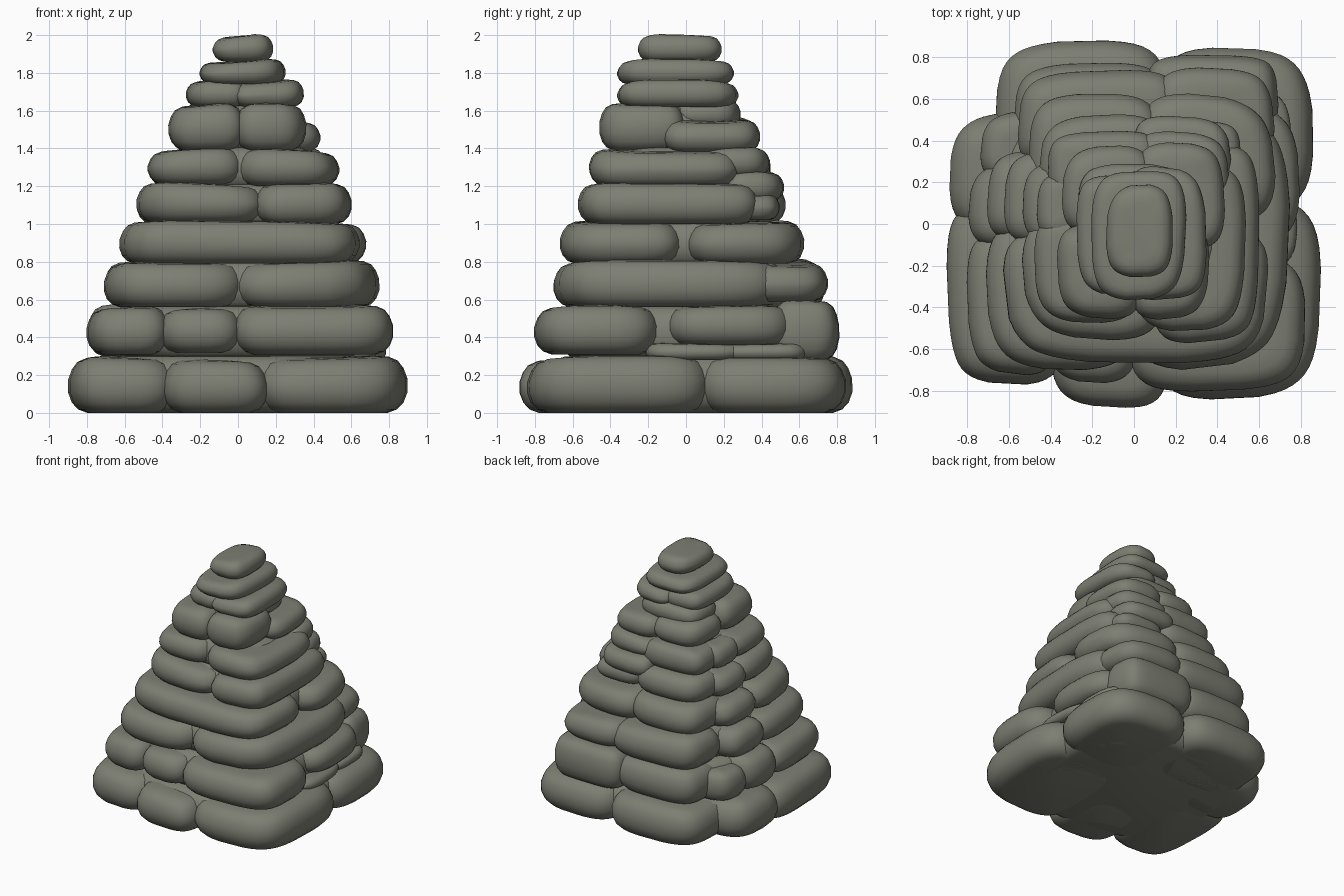
import bpy, bmesh, math, random

random.seed(7)
stone_mat = bpy.data.materials.new("grey green stone")
stone_mat.diffuse_color = (0.205, 0.21, 0.17, 1)

SIDES = 40
# (inset factor, height fraction) of a worn stone's side
PROFILE = [(1.5, 0.0), (0.8, 0.06), (0.3, 0.18), (0, 0.36), (0, 0.60),
           (0.28, 0.78), (0.7, 0.91), (1.4, 0.98), (2.4, 1.0)]


def stone(name, x0, x1, y0, y1, z0, z1, rough=1.0):
    """Rounded block filling the given box; outward corners are worn the most."""
    cx, cy, hx, hy, h = (x0 + x1) / 2, (y0 + y1) / 2, (x1 - x0) / 2, (y1 - y0) / 2, z1 - z0
    n = min(3.8 + 1.2 * (max(hx, hy) / min(hx, hy) - 1), 6)
    edge = min(0.2 * h + 0.01, 0.25 * min(hx, hy))
    wear = {}
    for su in (-1, 1):
        for sv in (-1, 1):
            outer = su * cx > -0.05 and sv * cy > -0.05
            wear[su, sv] = random.uniform(0.06, 0.15) if outer else random.uniform(0, 0.05)
    ph = random.uniform(0, 6.28)
    tilt = random.uniform(-0.01, 0.01) * rough
    bm = bmesh.new()
    rings = []
    for inset, f in PROFILE:
        d = inset * edge
        ring = []
        for i in range(SIDES):
            a = 2 * math.pi * (i + 0.5) / SIDES
            c, s = math.cos(a), math.sin(a)
            u = math.copysign(abs(c) ** (2 / n), c)
            v = math.copysign(abs(s) ** (2 / n), s)
            w = wear[math.copysign(1, u), math.copysign(1, v)]
            k = 1 - w * min(1, abs(u * v) * 1.4)
            k -= 0.008 * rough * (1 + math.sin(3 * a + ph + 2 * f))
            z = z0 + f * h
            if f > 0.5:
                z += tilt * u - abs(tilt) - 0.004 * rough * (1 + math.sin(2 * a + ph))
            ring.append(bm.verts.new((cx + u * k * (hx - d), cy + v * k * (hy - d), z)))
        rings.append(ring)
    for lo, hi in zip(rings, rings[1:]):
        for i in range(SIDES):
            j = (i + 1) % SIDES
            bm.faces.new((lo[i], lo[j], hi[j], hi[i]))
    bm.faces.new(rings[0][::-1])
    bm.faces.new(rings[-1])
    me = bpy.data.meshes.new(name)
    bm.to_mesh(me)
    bm.free()
    me.materials.append(stone_mat)
    for p in me.polygons:
        p.use_smooth = True
    ob = bpy.data.objects.new(name, me)
    bpy.context.collection.objects.link(ob)


def course(num, z0, z1, blocks, core=None):
    """One layer: boxes (x0, x1, y0, y1[, z0, z1]) plus a hidden filling core."""
    for i, b in enumerate(blocks):
        za, zb = b[4:6] if len(b) > 4 else (z0, z1)
        stone(f"course_{num}_stone_{i + 1}", *b[:4], za, zb)
    if core:
        stone(f"course_{num}_core", *core, max(0, z0 - 0.02), z1, 0.2)


# base course
course(1, 0, 0.305, [
    (-0.905, -0.31, -0.78, 0.10, 0, 0.30), (-0.41, 0.17, -0.885, -0.2, 0, 0.29),
    (0.07, 0.90, -0.85, 0.14), (0.09, 0.87, 0.04, 0.85),
    (-0.67, 0.17, 0.2, 0.89), (-0.89, -0.3, -0.05, 0.54)],
    (-0.79, 0.79, -0.77, 0.77))
# second course, with thin shims on the right side
course(2, 0.30, 0.57, [
    (-0.81, -0.36, -0.73, -0.04, 0.31, 0.57), (-0.44, 0.03, -0.77, -0.2, 0.32, 0.56),
    (-0.03, 0.83, -0.81, -0.13, 0.31, 0.57), (0.2, 0.80, -0.11, 0.59, 0.36, 0.57),
    (0.3, 0.79, -0.22, 0.34, 0.28, 0.37), (0.3, 0.76, 0.16, 0.66, 0.28, 0.37),
    (0.06, 0.70, 0.45, 0.815, 0.28, 0.60), (-0.58, 0.16, 0.3, 0.78, 0.29, 0.57),
    (-0.80, -0.3, -0.12, 0.31, 0.30, 0.58), (-0.74, -0.3, 0.2, 0.55, 0.29, 0.53)],
    (-0.69, 0.70, -0.69, 0.69))
course(3, 0.56, 0.81, [
    (-0.72, 0.05, -0.71, 0.04, 0.56, 0.80), (-0.05, 0.76, -0.72, 0.52),
    (0.1, 0.68, 0.3, 0.755, 0.59, 0.80), (-0.56, 0.22, 0.25, 0.74, 0.55, 0.82),
    (-0.71, -0.2, -0.08, 0.36, 0.56, 0.80)],
    (-0.61, 0.63, -0.61, 0.61))
# long lintel-like stone in front
course(4, 0.79, 1.02, [
    (-0.64, 0.65, -0.68, 0.0), (0.02, 0.68, 0.0, 0.63),
    (-0.51, 0.14, 0.1, 0.63, 0.78, 1.03), (-0.63, -0.1, -0.1, 0.36, 0.79, 1.01)],
    (-0.52, 0.57, -0.56, 0.51))
course(5, 1.0, 1.22, [
    (-0.545, 0.15, -0.56, 0.05, 1.01, 1.225), (0.08, 0.61, -0.58, 0.39, 1.0, 1.22),
    (0.1, 0.52, 0.2, 0.50, 1.02, 1.17), (0.0, 0.47, 0.2, 0.52, 1.12, 1.28),
    (-0.46, 0.14, 0.12, 0.53), (-0.54, -0.1, -0.1, 0.31, 1.0, 1.21)],
    (-0.44, 0.49, -0.47, 0.43))
course(6, 1.20, 1.41, [
    (-0.48, 0.04, -0.48, 0.06, 1.21, 1.405), (-0.02, 0.545, -0.525, 0.29, 1.20, 1.405),
    (0.0, 0.46, 0.08, 0.45, 1.25, 1.41), (-0.42, 0.12, 0.1, 0.45, 1.2, 1.4),
    (-0.47, -0.1, -0.08, 0.26, 1.2, 1.39)],
    (-0.37, 0.42, -0.42, 0.36))
# blocky boulders under the cap stones
course(7, 1.39, 1.64, [
    (-0.37, 0.04, -0.46, 0.0), (-0.02, 0.365, -0.46, 0.0),
    (0.0, 0.44, -0.12, 0.40, 1.38, 1.555), (-0.35, 0.1, -0.06, 0.38, 1.38, 1.57),
    (-0.28, 0.28, -0.08, 0.30, 1.51, 1.66)],
    (-0.27, 0.29, -0.35, 0.26))
course(8, 1.62, 1.765, [
    (-0.28, 0.07, -0.35, 0.24, 1.62, 1.76), (-0.04, 0.355, -0.37, 0.28)])
course(9, 1.74, 1.875, [(-0.21, 0.255, -0.38, 0.255)])
course(10, 1.86, 2.006, [(-0.14, 0.195, -0.265, 0.2)])
